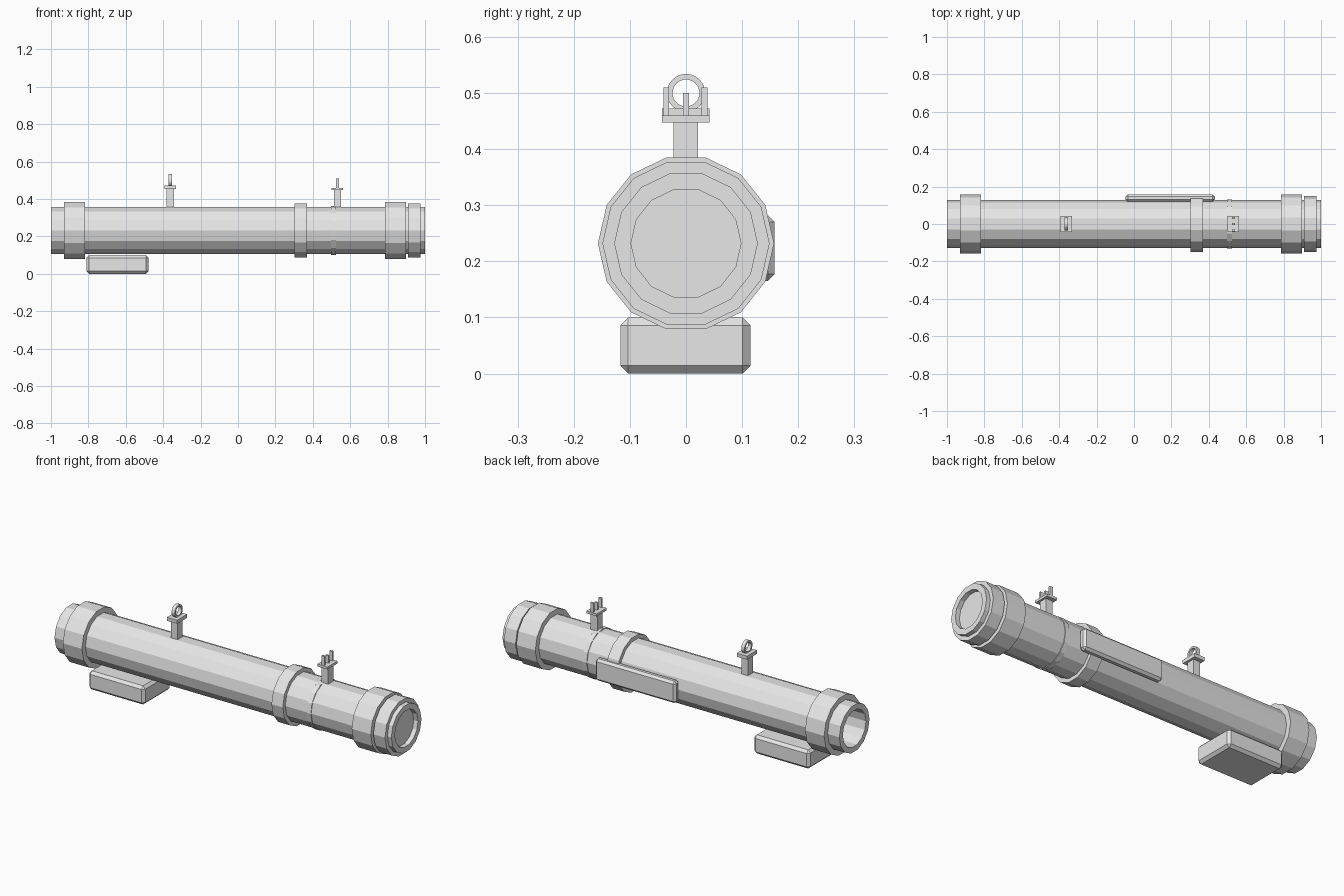
import bpy, bmesh, math

if "Cube" in bpy.data.objects:
    bpy.data.objects.remove(bpy.data.objects["Cube"])

AXIS_Z = 0.232   # height of the tube axis
SIDES = 14

grey = bpy.data.materials.new("plain_grey")
grey.diffuse_color = (0.8, 0.8, 0.8, 1)
grey.use_nodes = True
grey.node_tree.nodes["Principled BSDF"].inputs["Base Color"].default_value = grey.diffuse_color


def finish(name, bm):
    bmesh.ops.recalc_face_normals(bm, faces=bm.faces[:])
    mesh = bpy.data.meshes.new(name)
    bm.to_mesh(mesh)
    bm.free()
    mesh.materials.append(grey)
    obj = bpy.data.objects.new(name, mesh)
    bpy.context.collection.objects.link(obj)
    return obj


def lathe(name, profile, z=AXIS_Z, sides=SIDES):
    """Spin a closed (x, radius) outline around a lengthwise axis at height z."""
    bm = bmesh.new()
    loops = []
    for x, r in profile:
        loops.append([bm.verts.new((x, r * math.cos(2 * math.pi * i / sides),
                                    z + r * math.sin(2 * math.pi * i / sides)))
                      for i in range(sides)])
    for a, b in zip(loops, loops[1:] + loops[:1]):
        for i in range(sides):
            j = (i + 1) % sides
            bm.faces.new((a[i], a[j], b[j], b[i]))
    return finish(name, bm)


def band(name, x0, x1, outer, inner, **kw):
    return lathe(name, [(x0, inner), (x0, outer), (x1, outer), (x1, inner)], **kw)


def box(name, x, y, z, chamfer=0.0):
    """Box from (min, max) ranges, with optional flat chamfers."""
    bm = bmesh.new()
    bmesh.ops.create_cube(bm, size=1)
    for v in bm.verts:
        v.co = [lo + (c + 0.5) * (hi - lo) for c, (lo, hi) in zip(v.co, (x, y, z))]
    if chamfer:
        bmesh.ops.bevel(bm, geom=bm.edges[:], offset=chamfer, segments=1,
                        affect='EDGES')
    return finish(name, bm)


# Hollow main tube and its collars
band("main_tube", -1.0, 1.0, 0.128, 0.098)
band("rear_collar", -0.93, -0.817, 0.157, 0.12)
band("middle_collar", 0.303, 0.37, 0.149, 0.12)
band("front_collar", 0.785, 0.898, 0.157, 0.12)
band("muzzle_collar", 0.908, 0.977, 0.149, 0.12)
band("seam_ring", 0.498, 0.524, 0.131, 0.12, sides=16)

# Recessed disc closing the front end
bm = bmesh.new()
bm.faces.new([bm.verts.new((0.975, 0.1 * math.cos(2 * math.pi * i / SIDES),
                            AXIS_Z + 0.1 * math.sin(2 * math.pi * i / SIDES)))
              for i in range(SIDES)])
finish("front_cover", bm)

# Chamfered boxes below and behind the tube
box("lower_box", (-0.81, -0.478), (-0.117, 0.115), (0.0, 0.1), 0.014)
box("side_box", (-0.045, 0.432), (0.118, 0.158), (0.165, 0.282), 0.012)

# Rear sight: post, plate and ring
box("rear_sight_post", (-0.382, -0.343), (-0.022, 0.021), (0.34, 0.455))
box("rear_sight_plate", (-0.392, -0.331), (-0.043, 0.042), (0.453, 0.472))
band("rear_sight_ring", -0.371, -0.352, 0.034, 0.024, z=0.5, sides=24)

# Front sight: post, plate and three prongs
box("front_sight_post", (0.512, 0.551), (-0.022, 0.021), (0.34, 0.45))
box("front_sight_plate", (0.501, 0.562), (-0.043, 0.042), (0.447, 0.46))
for side, y, top in (("left", -0.035, 0.51), ("middle", 0.0, 0.5), ("right", 0.033, 0.51)):
    box("front_sight_prong_" + side, (0.523, 0.541), (y - 0.005, y + 0.005), (0.455, top))
